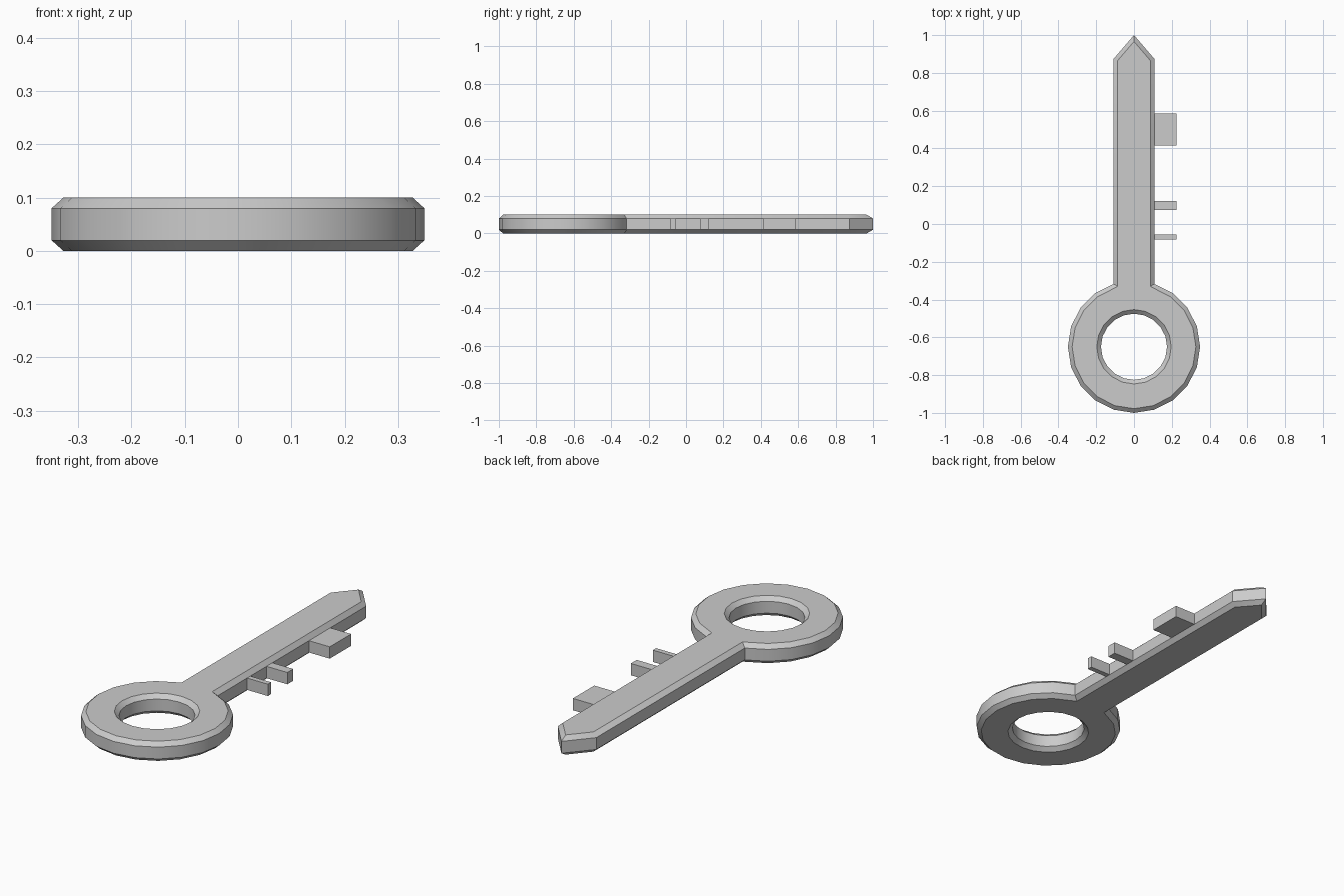
import bpy, bmesh
from math import cos, sin, radians
from mathutils import Vector

if "Cube" in bpy.data.objects:
    bpy.data.objects.remove(bpy.data.objects["Cube"])

SIDES, CY = 20, -0.65
R_OUT, R_HOLE, BEVEL = 0.35, 0.175, 0.022
HALF = R_OUT * sin(radians(18))


def ring(r, first, last):
    return [Vector((r * cos(radians(90 + 18 * k)), CY + r * sin(radians(90 + 18 * k))))
            for k in range(first, last + 1)]


def inset(pts, d):
    """Mitred inward offset of a counter-clockwise outline."""
    out = []
    for i, p in enumerate(pts):
        a = (p - pts[i - 1]).normalized()
        b = (pts[(i + 1) % len(pts)] - p).normalized()
        na, nb = Vector((-a.y, a.x)), Vector((-b.y, b.x))
        out.append(p + (na + nb) * d / (1 + na.dot(nb)))
    return out


def finish(bm, name):
    bmesh.ops.recalc_face_normals(bm, faces=bm.faces)
    me = bpy.data.meshes.new(name)
    bm.to_mesh(me)
    bm.free()
    ob = bpy.data.objects.new(name, me)
    bpy.context.collection.objects.link(ob)
    return ob


# Key body: round head with a hole, shaft and pointed tip, chamfered both sides
outline = ring(R_OUT, 1, 19) + [Vector((HALF, 0.874)), Vector((0, 1)), Vector((-HALF, 0.874))]
bm = bmesh.new()
outer, hole = [], []
for z, d in ((0, BEVEL), (0.02, 0), (0.08, 0), (0.1, BEVEL)):
    outer.append([bm.verts.new((p.x, p.y, z)) for p in inset(outline, d)])
    hole.append([bm.verts.new((p.x, p.y, z)) for p in ring(R_HOLE + d, 0, SIDES - 1)])
for loops in (outer, hole):
    for lo, hi in zip(loops, loops[1:]):
        for i in range(len(lo)):
            bm.faces.new((lo[i - 1], lo[i], hi[i], hi[i - 1]))
for o, h in ((outer[0], hole[0]), (outer[-1], hole[-1])):
    for k in range(1, 19):
        bm.faces.new((o[k - 1], o[k], h[k + 1], h[k]))
    bm.faces.new((o[0], h[1], h[0]))
    bm.faces.new((o[18], h[0], h[19]))
    bm.faces.new((o[0], h[0], o[18]))
    bm.faces.new((o[0], o[18], o[19], o[20], o[21]))
body = finish(bm, "key_body")
bpy.context.view_layer.objects.active = body
body.select_set(True)
bpy.ops.object.shade_smooth_by_angle(angle=radians(30))

# Teeth along the right edge of the shaft
for i, (y0, y1) in enumerate(((-0.082, -0.056), (0.074, 0.121), (0.415, 0.586))):
    bm = bmesh.new()
    bmesh.ops.create_cube(bm, size=1)
    x0, x1 = HALF - 0.005, 0.225
    bmesh.ops.scale(bm, vec=(x1 - x0, y1 - y0, 0.06), verts=bm.verts)
    bmesh.ops.translate(bm, vec=((x0 + x1) / 2, (y0 + y1) / 2, 0.05), verts=bm.verts)
    finish(bm, f"tooth_{i + 1}")
